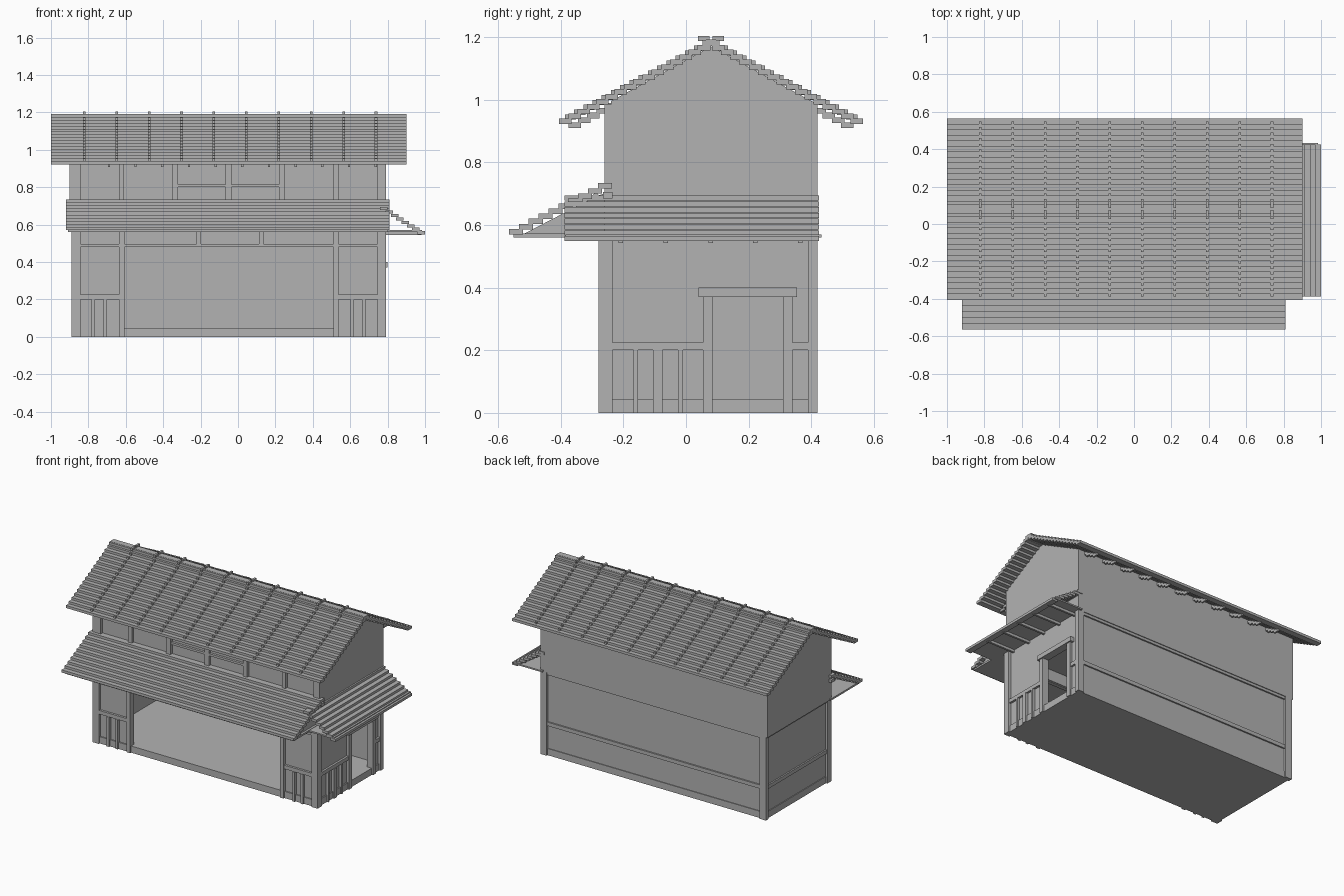
import bpy, bmesh
from mathutils import Matrix, Vector

cube = bpy.data.objects.get("Cube")
if cube:
    bpy.data.objects.remove(cube, do_unlink=True)

grey = bpy.data.materials.new("plain_grey")
grey.use_nodes = True
GREY = (0.45, 0.45, 0.45, 1)
grey.diffuse_color = GREY
grey.node_tree.nodes["Principled BSDF"].inputs["Base Color"].default_value = GREY


def finish(name, bm):
    bmesh.ops.recalc_face_normals(bm, faces=bm.faces)
    mesh = bpy.data.meshes.new(name)
    bm.to_mesh(mesh)
    bm.free()
    mesh.materials.append(grey)
    obj = bpy.data.objects.new(name, mesh)
    bpy.context.collection.objects.link(obj)


def boxes(name, items):
    """One object from (x range, y range, z range) blocks."""
    bm = bmesh.new()
    for ranges in items:
        mid = Vector([(a + b) / 2 for a, b in ranges])
        size = Vector([b - a for a, b in ranges])
        bmesh.ops.create_cube(bm, size=1, matrix=Matrix.Translation(mid) @ Matrix.Diagonal(size).to_4x4())
    finish(name, bm)


def prism(name, profile, x0, x1):
    """Extrude a (y, z) profile along x."""
    bm = bmesh.new()
    face = bm.faces.new([bm.verts.new((x0, y, z)) for y, z in profile])
    new = bmesh.ops.extrude_face_region(bm, geom=[face], use_keep_orig=True)["geom"]
    bmesh.ops.translate(bm, vec=(x1 - x0, 0, 0), verts=[v for v in new if isinstance(v, bmesh.types.BMVert)])
    finish(name, bm)


def stairs(n, start, run, z, rise, depth, height):
    """Overlapping courses: list of (horizontal range, z range)."""
    return [((start + run * i, start + run * i + depth), (z + rise * i, z + rise * i + height))
            for i in range(n)]


# Main dimensions
L, R, F, B, RIDGE, EAVE = -0.89, 0.79, -0.28, 0.42, 0.08, 0.56
RAIL = (0.2, 0.225)

# Ground floor shell
boxes("floor_slab", [((L + .01, R - .01), (F + .01, B - .01), (0, .045))])
boxes("back_wall", [((L + .01, R - .01), (B - .03, B - .015), (0, EAVE))])
boxes("left_wall", [((L + .015, L + .03), (F + .02, B - .02), (0, EAVE))])
door = (.085, .31)
wall_x = (R - .035, R - .018)
boxes("right_wall", [
    (wall_x, (F + .02, door[0]), (0, EAVE)),
    (wall_x, (door[1], B - .02), (0, EAVE)),
    (wall_x, door, (.37, EAVE))])
boxes("front_wall_panels", [
    ((L + .02, -.62), (F + .018, F + .035), (0, EAVE)),
    ((.52, R - .02), (F + .018, F + .035), (0, EAVE)),
    ((-.62, .52), (F + .018, F + .035), (.485, EAVE))])

# Ground floor timber frame
boxes("corner_posts", [(x, y, (0, EAVE + .01))
                       for x in ((L, L + .048), (R - .045, R))
                       for y in ((F, F + .045), (B - .03, B))])
boxes("front_posts", [(x, (F, F + .04), (0, EAVE)) for x in ((-.636, -.608), (.51, .536))])
boxes("front_beams", [
    ((L + .02, R - .02), (F + .003, F + .03), (.48, .495)),
    ((L + .02, -.62), (F + .003, F + .03), RAIL),
    ((.52, R - .02), (F + .003, F + .03), RAIL)]
    + [((x, x + .025), (F + .003, F + .03), (.49, EAVE)) for x in (-.222, .112)])
boxes("front_slats", [((x - .009, x + .009), (F, F + .03), (0, RAIL[0]))
                      for x in (-.774, -.71, .61, .672)])
boxes("back_rails", [((L + .02, R - .02), (B - .025, B - .005), z) for z in (RAIL, (.543, EAVE))])
boxes("left_rails", [((L + .005, L + .025), (F + .02, B - .02), z) for z in (RAIL, (.543, EAVE))])
boxes("right_rails", [((R - .03, R - .004), y, RAIL) for y in ((F + .02, .06), (.33, B - .02))])
boxes("right_slats", [((R - .03, R), (y - w, y + w), (0, RAIL[0]))
                      for y, w in ((-.16, .007), (-.09, .015), (-.017, .008))])

# Side doorway
boxes("door_frame", [
    ((R - .045, R), (.055, door[0]), (0, .37)),
    ((R - .045, R), (door[1], .34), (0, .37)),
    ((R - .045, R + .008), (.04, .355), (.37, .4))])

# Upper floor with gables
prism("upper_floor", [(F + .04, EAVE), (B, EAVE), (B, .985), (RIDGE, 1.17), (F + .04, .995)], L - .01, R)
boxes("upper_posts", [(x, (F + .02, F + .05), (EAVE, .985)) for x in
                      ((L - .012, -.842), (-.637, -.61), (-.353, -.322), (-.066, -.036),
                       (.22, .25), (.51, .536), (R - .045, R))])
boxes("window_rails", [((-.33, .23), (F + .024, F + .05), (.8, .815)),
                       ((L, R - .01), (F + .024, F + .05), (.925, .985))])


def mirrored(courses):
    """Both slopes, as (y range, z range)."""
    return courses + [((2 * RIDGE - b, 2 * RIDGE - a), z) for (a, b), z in courses]


# Main roof: stepped courses, ribs above, rafters below
RUN, RISE = .0295, .0157
slope = mirrored(stairs(17, -.405, RUN, .922, RISE, .04, .0175))
boxes("main_roof", [((-1, .9), y, z) for y, z in slope])
boxes("roof_ridge", [((-1, .9), (RIDGE - .016, RIDGE + .016), (1.172, 1.192))])
ribs = mirrored(stairs(17, -.387, RUN, .936, RISE, .036, .0165))
boxes("roof_ribs", [((x - .007, x + .007), y, z)
                    for x in [-.822 + .1733 * i for i in range(10)] for y, z in ribs])
rafters = mirrored(stairs(6, -.375, RUN, .909, RISE, .04, .018))
boxes("roof_rafters", [((x - .006, x + .006), y, z)
                       for x in [-.69 + .1426 * i for i in range(11)] for y, z in rafters])

# Front lower roof with flat soffit and closed right end
boxes("front_eave", [((-.92, .81), y, z) for y, z in stairs(10, -.565, .0315, .57, .0162, .045, .0175)])
boxes("front_eave_cap", [((-.92, .81), (-.265, -.235), (.685, .705))])
boxes("front_soffit", [((-.91, .8), (-.55, F + .04), (.56, .572))])
prism("front_eave_end", [(-.53, .565), (-.25, .565), (-.25, .705), (-.29, .69)], .775, .785)
bm = bmesh.new()
bmesh.ops.create_cone(bm, cap_ends=True, segments=12, radius1=.011, radius2=.011, depth=1.71,
                      matrix=Matrix.Translation((-.055, -.288, .69)) @ Matrix.Rotation(1.5708, 4, "Y"))
finish("eave_purlin", bm)

# Right side lower roof with soffit and rafters
boxes("side_eave", [((-b, -a), (-.388, .425), z)
                    for (a, b), z in stairs(8, -1, .0285, .548, .0185, .04, .0165)])
boxes("side_soffit", [((R - .02, .985), (-.385, .433), (.56, .57))])
boxes("side_rafters", [((R - .02, .98), (y - .007, y + .007), (.543, .562))
                       for y in [-.208 + .1432 * i for i in range(5)]])
